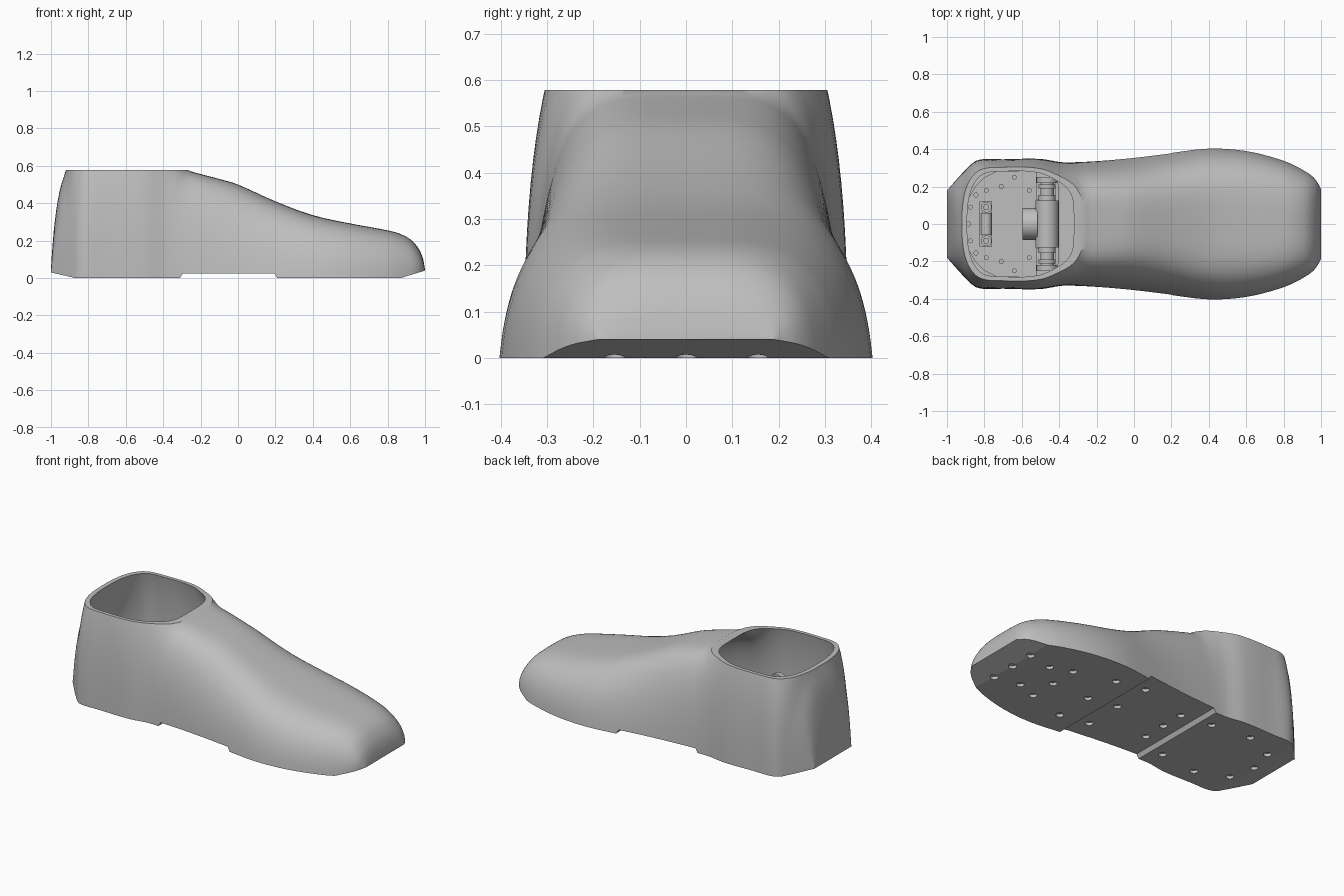
import bpy, bmesh, math
from mathutils import Matrix, Vector

cube = bpy.data.objects.get("Cube")
if cube:
    bpy.data.objects.remove(cube, do_unlink=True)

GREY = bpy.data.materials.new("plain grey")
GREY.use_nodes = True
GREY.diffuse_color = (.52, .52, .52, 1)
GREY.node_tree.nodes["Principled BSDF"].inputs["Base Color"].default_value = GREY.diffuse_color


def finish(bm, name):
    bmesh.ops.recalc_face_normals(bm, faces=bm.faces[:])
    mesh = bpy.data.meshes.new(name)
    bm.to_mesh(mesh)
    bm.free()
    mesh.materials.append(GREY)
    ob = bpy.data.objects.new(name, mesh)
    bpy.context.collection.objects.link(ob)
    return ob


def activate(ob):
    bpy.ops.object.select_all(action='DESELECT')
    ob.select_set(True)
    bpy.context.view_layer.objects.active = ob


def smooth(ob):
    activate(ob)
    bpy.ops.object.shade_smooth_by_angle(angle=math.radians(35))


def cut(ob, cutter):
    cutter.hide_render = True
    activate(ob)
    mod = ob.modifiers.new("cut", 'BOOLEAN')
    mod.operation, mod.solver, mod.object = 'DIFFERENCE', 'EXACT', cutter
    bpy.ops.object.modifier_apply(modifier=mod.name)
    bpy.data.objects.remove(cutter, do_unlink=True)


def curve(points, x):
    """Smooth interpolation through (x, value) points."""
    n = len(points)

    def slope(i):
        a, b = points[max(i - 1, 0)], points[min(i + 1, n - 1)]
        return (b[1] - a[1]) / (b[0] - a[0])
    for i in range(n - 1):
        (x0, v0), (x1, v1) = points[i], points[i + 1]
        if x <= x1:
            d = x1 - x0
            t = (x - x0) / d
            a, b = slope(i) * d, slope(i + 1) * d
            return (v0 + a * t + (3 * (v1 - v0) - 2 * a - b) * t * t
                    + (2 * (v0 - v1) + a + b) * t ** 3)
    return points[-1][1]


# Ridge height (rising past the ankle opening), plan half width, roundness, side lean
RIDGE = [(-1, .045), (-.995, .13), (-.98, .3), (-.955, .46), (-.92, .578), (-.88, .73),
         (-.8, .88), (-.7, .93), (-.6, .92), (-.5, .85), (-.4, .72), (-.34, .645), (-.28, .584),
         (-.2, .556), (-.1, .53), (0, .5), (.2, .41), (.4, .336), (.6, .292), (.8, .255),
         (.87, .235), (.93, .2), (.97, .15), (.99, .1), (1, .045)]
WIDTH = [(-1, .18), (-.91, .28), (-.84, .34), (-.7, .346), (-.5, .348), (-.38, .33),
         (-.2, .337), (0, .355), (.2, .38), (.4, .403), (.6, .39), (.8, .338),
         (.92, .28), (.97, .24), (1, .19)]
ROUND = [(-1, 2.8), (-.55, 2.8), (-.25, 4.3), (0, 3.6), (.2, 3.6), (.45, 4), (1, 3.4)]
LEAN = [(-1, 0), (-.5, 0), (-.2, .1), (.2, .25), (1, .25)]
OPENING, FLOOR = .578, .05


def base(x):
    return max(0, (x - .87) / .13 * .04, (-.87 - x) / .13 * .03)


def stations():
    xs = sorted([p[0] for p in RIDGE] + [.9, -.9, -.87])
    out = []
    for a, b in zip(xs, xs[1:]):
        out += [a, (a * 2 + b) / 3, (a + b * 2) / 3]
    return out + [xs[-1]]


def loft(inset=0, steps=56):
    """Foot-shaped solid lofted from heel to toe."""
    bm = bmesh.new()
    rings = []
    for x in stations():
        h, b = curve(RIDGE, x) - inset, base(x)
        w, q, lean = curve(WIDTH, x) - inset, curve(ROUND, x), curve(LEAN, x)
        if h < b + .004:
            continue
        px = x - inset * max(-1, min(1, (x + .6) / .3))
        ring = []
        for i in range(steps + 1):
            a = math.pi * i / steps
            c, s = math.cos(a), max(0, math.sin(a))
            z = b + (h - b) * s ** .8
            y = math.copysign(abs(c) ** (2 / q), c) * w * (1 - lean * z)
            ring.append(bm.verts.new((px, y, z)))
        rings.append(ring)
    for r0, r1 in zip(rings, rings[1:]):
        for i in range(len(r0)):
            j = (i + 1) % len(r0)
            bm.faces.new((r0[i], r0[j], r1[j], r1[i]))
    bm.faces.new(rings[0])
    bm.faces.new(rings[-1])
    return bm


def trim(bm, z, side):
    """Cut flat at height z, removing the part on the given side."""
    bmesh.ops.bisect_plane(bm, geom=bm.verts[:] + bm.edges[:] + bm.faces[:], dist=1e-5,
                           plane_co=(0, 0, z), plane_no=(0, 0, side), clear_outer=True)
    bmesh.ops.holes_fill(bm, edges=[e for e in bm.edges if e.is_boundary], sides=0)
    return bm


# Hollow shell, open and flat at the ankle
shell = finish(trim(loft(), OPENING, 1), "foot_shell")
cut(shell, finish(trim(loft(.022), FLOOR, -1), "cavity_cutter"))


def prism(name, outline, axis, low, high):
    """Extrude a 2D outline: axis y uses (x, z), axis z uses (x, y)."""
    bm = bmesh.new()
    put = (lambda p, t: (p[0], t, p[1])) if axis == 'y' else (lambda p, t: (p[0], p[1], t))
    face = bm.faces.new([bm.verts.new(put(p, low)) for p in outline])
    up = Vector(put((0, 0), high - low))
    new = bmesh.ops.extrude_face_region(bm, geom=[face])["geom"]
    bmesh.ops.translate(bm, verts=[v for v in new if isinstance(v, bmesh.types.BMVert)], vec=up)
    return finish(bm, name)


def box(name, x0, x1, y0, y1, z0, z1):
    return prism(name, [(x0, y0), (x1, y0), (x1, y1), (x0, y1)], 'z', z0, z1)


def cylinders(name, items, axis='z', segments=24):
    """items: (centre, radius, length)"""
    bm = bmesh.new()
    turn = {'z': Matrix(), 'y': Matrix.Rotation(math.pi / 2, 4, 'X'),
            'x': Matrix.Rotation(math.pi / 2, 4, 'Y')}[axis]
    for centre, radius, length in items:
        bmesh.ops.create_cone(bm, cap_ends=True, segments=segments, radius1=radius, radius2=radius,
                              depth=length, matrix=Matrix.Translation(centre) @ turn)
    return finish(bm, name)


def mirrored(rows):
    return [(x, s * y) for x, y in rows for s in ((1, -1) if y else (1,))]


# Shallow arch recess across the sole
cut(shell, prism("arch_cutter", [(-.325, -.025), (-.295, .025), (.195, .025), (.225, -.025)],
                 'y', -.6, .6))

# Screw holes in the sole, the arch ones starting higher
holes = mirrored([(.87, 0), (.87, .155), (.71, .125), (.58, 0), (.58, .17), (.33, 0), (.33, .24),
                  (.12, 0), (.12, .24), (-.21, 0), (-.21, .15), (-.38, .21), (-.63, .24),
                  (-.82, .16), (-.86, 0)])
cut(shell, cylinders("hole_cutter", [((x, y, .025 if -.3 < x < .2 else 0), .022, .036)
                                     for x, y in holes]))
smooth(shell)

# Mounting plate on the inner floor, with studs
PLATE = .14
half = [(-.4, .2), (-.44, .285), (-.74, .28), (-.8, .25), (-.85, .2), (-.89, .13), (-.91, .05)]
prism("mounting_plate", half + [(x, -y) for x, y in reversed(half)], 'z', FLOOR - .005, PLATE)
studs = mirrored([(-.885, 0), (-.875, .09), (-.845, .155), (-.79, .18), (-.71, .2),
                  (-.64, .25), (-.56, .18)])
cylinders("plate_studs", [((x, y, PLATE + .01), .013, .04) for x, y in studs])

# Rear bracket with a rounded saddle between two stacked bolts
box("rear_bracket", -.825, -.76, -.12, .12, PLATE - .01, .31)
smooth(cylinders("bracket_saddle", [((-.79, 0, .3), .03, .12)], axis='y'))
bolts = mirrored([(-.79, .09)])
smooth(cylinders("bracket_bolts", [((x, y, z), r, .03) for x, y in bolts
                                   for z, r in ((.315, .029), (.335, .016))]))

# Ankle axle: sleeve, thinner shaft and end flanges, on side blocks
AX, AZ = -.465, .26
parts = [((AX, 0, AZ), .062, .25), ((AX, 0, AZ), .036, .48)]
for side, s in (("left", 1), ("right", -1)):
    parts += [((AX, s * .14, AZ), .045, .03), ((AX, s * .2, AZ), .046, .02),
              ((AX, s * .235, AZ), .055, .03)]
    inner, outer = sorted((s * .13, s * .28))
    box(side + "_axle_block", -.525, -.42, inner, outer, PLATE - .01, AZ - .045)
smooth(cylinders("ankle_axle", parts, axis='y', segments=32))
smooth(cylinders("axle_stem", [((-.555, 0, AZ - .02), .085, .08)], axis='x', segments=32))
box("stem_support", -.59, -.5, -.06, .06, PLATE - .01, AZ - .02)
